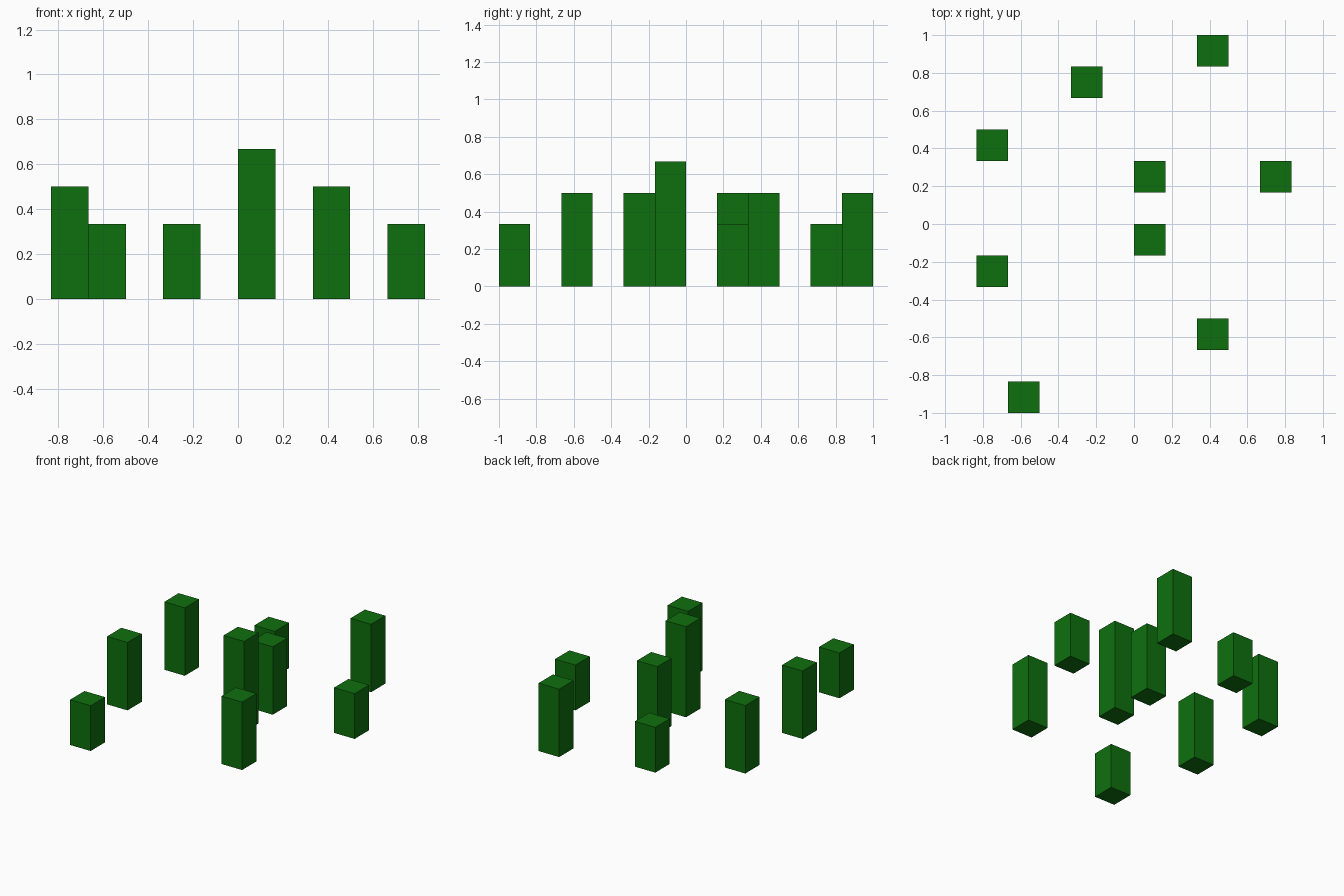
import bpy

if "Cube" in bpy.data.objects:
    bpy.data.objects.remove(bpy.data.objects["Cube"])

U = 1 / 6  # grid cell: every blade is one cell square

green = bpy.data.materials.new("grass_green")
green.diffuse_color = (0.0045, 0.162, 0.0045, 1)
green.use_nodes = True
green.node_tree.nodes["Principled BSDF"].inputs["Base Color"].default_value = green.diffuse_color


def blade(name, cx, cy, cells):
    """Square column whose lower corner sits on grid cell (cx, cy)."""
    h = cells * U
    bpy.ops.mesh.primitive_cube_add(
        size=1, location=((cx + 0.5) * U, (cy + 0.5) * U, h / 2))
    ob = bpy.context.object
    ob.name = name
    ob.scale = (U, U, h)
    bpy.ops.object.transform_apply(location=False, rotation=False, scale=True)
    ob.data.materials.append(green)


# Grass blades: cell x, cell y, height in cells
blades = [
    (2, 5, 3), (-2, 4, 2), (-5, 2, 3),
    (0, 1, 3), (4, 1, 2), (0, -1, 4),
    (-5, -2, 3), (2, -4, 3), (-4, -6, 2),
]
for i, (cx, cy, cells) in enumerate(blades, 1):
    blade(f"grass_blade_{i}", cx, cy, cells)
